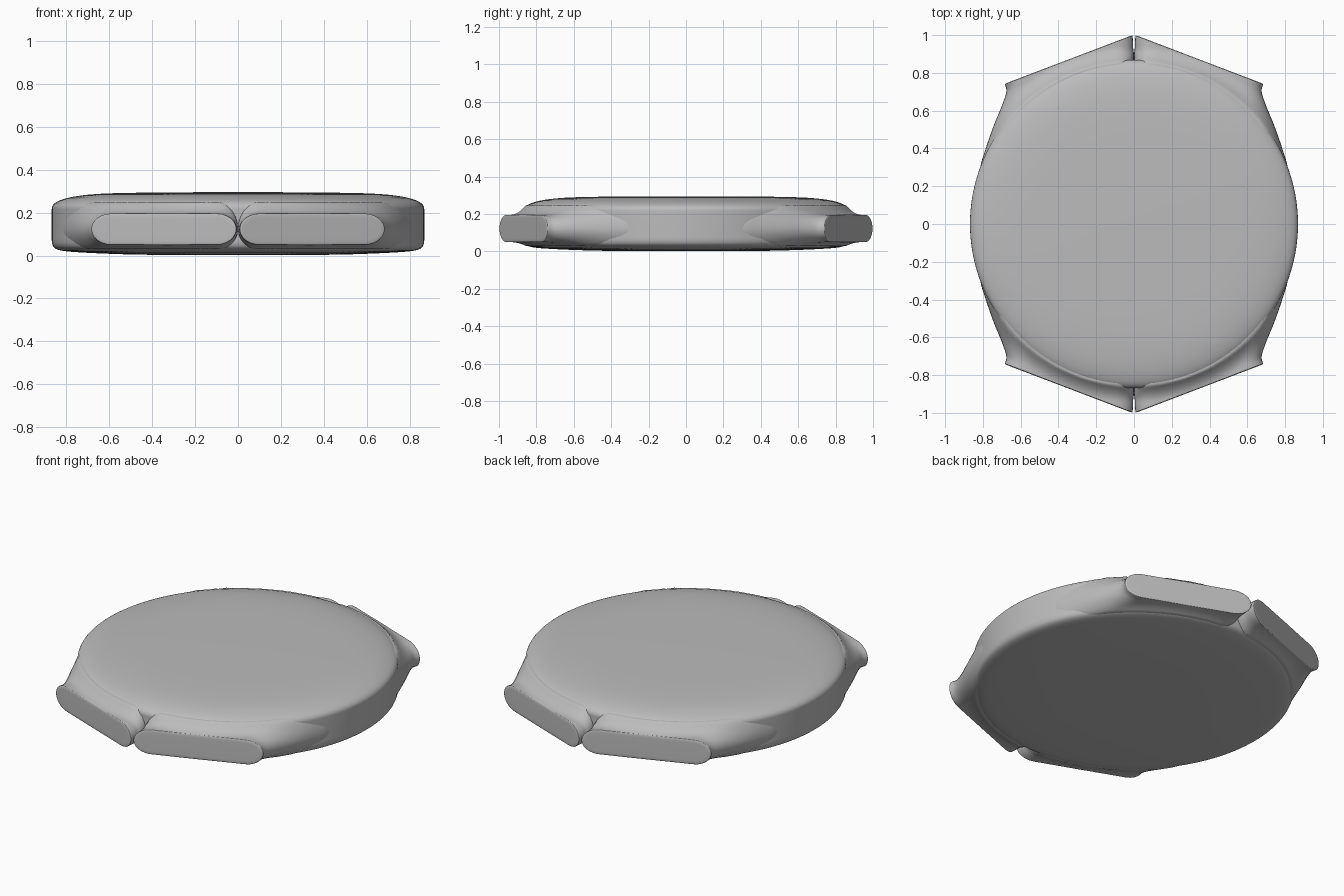
import bpy, bmesh, math
from mathutils import Vector

cube = bpy.data.objects.get("Cube")
if cube:
    bpy.data.objects.remove(cube)

grey = bpy.data.materials.new("plain grey")
grey.use_nodes = True
grey.diffuse_color = (0.5, 0.5, 0.5, 1)
grey.node_tree.nodes["Principled BSDF"].inputs["Base Color"].default_value = grey.diffuse_color


def finish(name, bm):
    bmesh.ops.recalc_face_normals(bm, faces=bm.faces)
    mesh = bpy.data.meshes.new(name)
    bm.to_mesh(mesh)
    bm.free()
    mesh.materials.append(grey)
    obj = bpy.data.objects.new(name, mesh)
    bpy.context.collection.objects.link(obj)
    bpy.ops.object.select_all(action="DESELECT")
    obj.select_set(True)
    bpy.context.view_layer.objects.active = obj
    bpy.ops.object.shade_smooth_by_angle(angle=math.radians(50))
    return obj


def loft(bm, rings):
    """Skin closed rings and cap both ends."""
    loops = [[bm.verts.new(p) for p in ring] for ring in rings]
    n = len(loops[0])
    for a, b in zip(loops, loops[1:]):
        for i in range(n):
            j = (i + 1) % n
            bm.faces.new((a[i], a[j], b[j], b[i]))
    bm.faces.new(loops[0])
    bm.faces.new(loops[-1])


def sample(points, t):
    """Catmull-Rom point on a path, t from 0 to 1."""
    f = t * (len(points) - 1)
    i = min(int(f), len(points) - 2)
    f -= i
    a, b, c, d = (Vector(points[min(max(i + k, 0), len(points) - 1)]) for k in (-1, 0, 1, 2))
    return 0.5 * (2 * b + (c - a) * f + (2 * a - 5 * b + 4 * c - d) * f**2
                  + (3 * b - a - 3 * c + d) * f**3)


# Round case: softly domed disc with rounded rims
profile = [(0.2, 0.002), (0.45, 0.004), (0.62, 0.009), (0.74, 0.015), (0.81, 0.021),
           (0.85, 0.032), (0.866, 0.055), (0.868, 0.1), (0.868, 0.2), (0.865, 0.23),
           (0.845, 0.25), (0.8, 0.267), (0.73, 0.28), (0.62, 0.289), (0.45, 0.293), (0.2, 0.295)]
steps = 3 * (len(profile) - 1)
bm = bmesh.new()
rings = []
for s in range(steps + 1):
    r, z = sample(profile, s / steps)
    rings.append([(r * math.cos(a), r * math.sin(a), z)
                  for a in (math.tau * i / 128 for i in range(128))])
loft(bm, rings)
finish("case", bm)

# Lugs: rounded bars lofted inward, swelling into the case wall
inner_side = [(0.008, 1.0), (0.005, 0.965), (0.004, 0.93), (0, 0.90), (0, 0.86), (0, 0.80), (0, 0.70)]
outer_side = [(0.685, 0.742), (0.676, 0.70), (0.70, 0.625), (0.743, 0.52),
              (0.785, 0.40), (0.815, 0.29), (0.80, 0.20)]
MID, HALF, END = 0.123, 0.073, 0.10


def lug_ring(t, inset):
    a, b = sample(inner_side, t), sample(outer_side, t)
    along = (b - a).normalized()
    length = (b - a).length
    half, end = HALF - inset, END - inset
    section = []
    for centre, start in ((length - END, -90), (END, 90)):
        for k in range(13):
            ang = math.radians(start + 15 * k)
            section.append((centre + end * math.cos(ang), half * math.sin(ang)))
    # straight runs of the bar get extra points so they can follow the case
    runs = []
    for (u, h), (u2, h2) in zip(section, section[1:] + section[:1]):
        count = 24 if abs(u2 - u) > 0.1 else 1
        runs += [(u + (u2 - u) * k / count, h + (h2 - h) * k / count) for k in range(count)]
    ring = []
    for u, h in runs:
        p = a + along * u
        f = min(max((0.945 - p.length) / 0.085, 0), 1) ** 2
        top, bottom = 0.052 * f, 0.02 * f
        ring.append((p.x, p.y, MID + h + h / HALF * (top if h > 0 else bottom)))
    return ring


def build_lug(name, sx, sy):
    bm = bmesh.new()
    rings = []
    for k in range(7):
        ang = math.radians(15 * k)
        rings.append(lug_ring(0.025 * (1 - math.sin(ang)), 0.022 * (1 - math.sin(ang))))
    # bulge the outer edge: narrow cap ring first, full section behind it
    rings = [lug_ring(0.03 * (1 - math.cos(math.radians(15 * k))),
                      0.022 * (1 - math.sin(math.radians(15 * k)))) for k in range(7)]
    rings += [lug_ring(0.03 + 0.97 * k / 40, 0) for k in range(1, 41)]
    loft(bm, [[(x * sx, y * sy, z) for x, y, z in ring] for ring in rings])
    finish(name, bm)


for y_name, sy in (("front", -1), ("back", 1)):
    for x_name, sx in (("left", 1), ("right", -1)):
        build_lug(f"{y_name}_{x_name}_lug", sx, sy)
